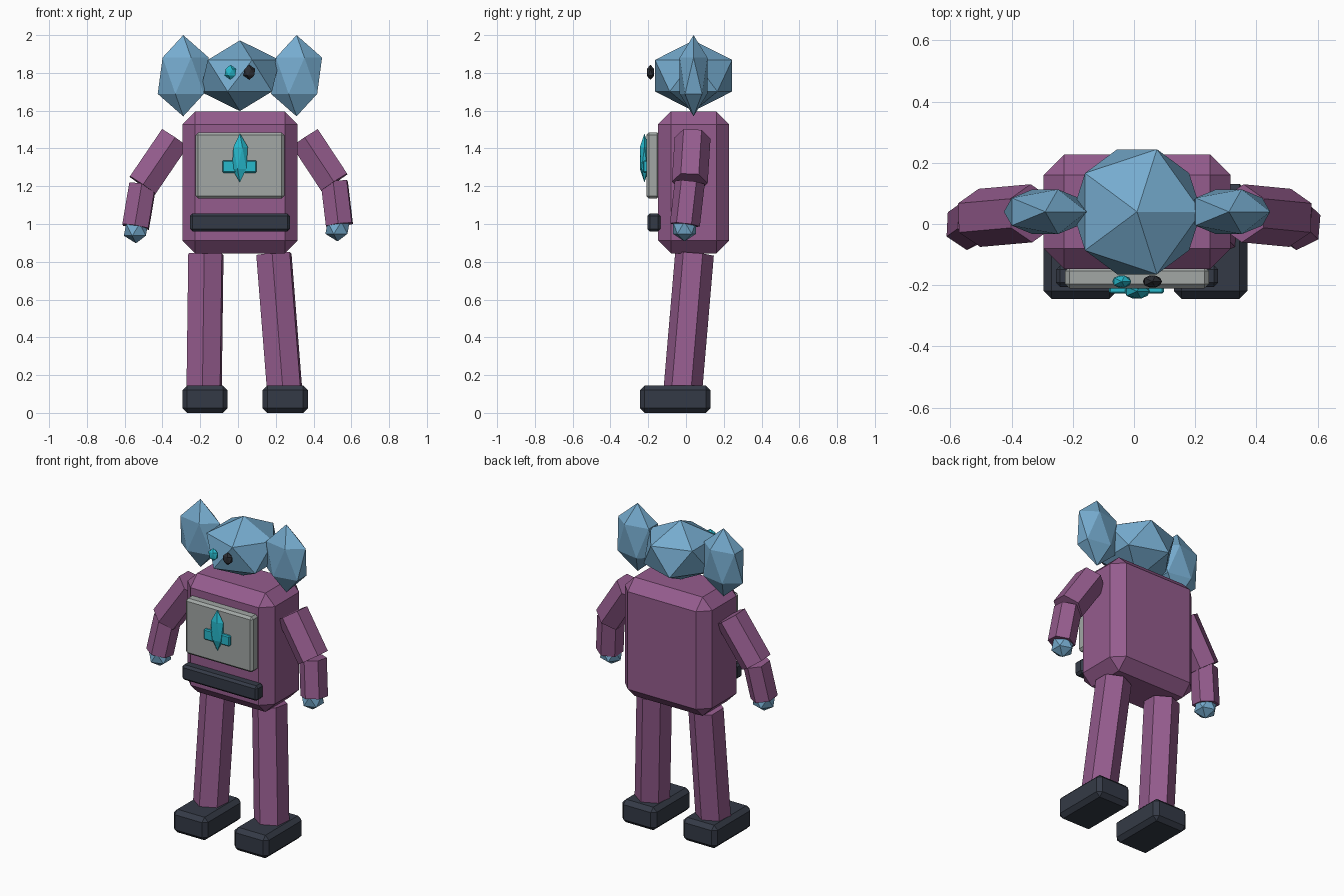
import bpy
import bmesh
from math import cos, sin, pi, radians
from mathutils import Vector, Matrix

cube = bpy.data.objects.get("Cube")
if cube:
    bpy.data.objects.remove(cube)


def material(name, rgb):
    mat = bpy.data.materials.new(name)
    mat.use_nodes = True
    color = (*rgb, 1)
    mat.diffuse_color = color
    mat.node_tree.nodes["Principled BSDF"].inputs["Base Color"].default_value = color
    return mat


PURPLE = material("purple", (0.30, 0.107, 0.27))
BLUE = material("sky_blue", (0.18, 0.41, 0.62))
GRAY = material("panel_gray", (0.36, 0.39, 0.375))
DARK = material("dark_slate", (0.034, 0.042, 0.061))
BLACK = material("near_black", (0.025, 0.027, 0.034))
CYAN = material("cyan", (0.02, 0.48, 0.60))


def finish(name, bm, mat):
    bmesh.ops.recalc_face_normals(bm, faces=bm.faces)
    mesh = bpy.data.meshes.new(name)
    bm.to_mesh(mesh)
    bm.free()
    mesh.materials.append(mat)
    obj = bpy.data.objects.new(name, mesh)
    bpy.context.collection.objects.link(obj)
    return obj


def box(name, center, size, bevel, mat):
    """Box with chamfered edges."""
    bm = bmesh.new()
    bmesh.ops.create_cube(bm, size=1)
    bmesh.ops.scale(bm, vec=size, verts=bm.verts)
    bmesh.ops.bevel(bm, geom=list(bm.edges), offset=bevel, segments=1,
                    affect='EDGES')
    bmesh.ops.translate(bm, vec=center, verts=bm.verts)
    return finish(name, bm, mat)


def gem(name, center, radii, mat):
    """Stretched twenty-sided ball."""
    bm = bmesh.new()
    bmesh.ops.create_icosphere(bm, subdivisions=1, radius=1)
    bmesh.ops.transform(bm, verts=bm.verts,
                        matrix=Matrix.Translation(center) @ Matrix.Diagonal((*radii, 1)))
    return finish(name, bm, mat)


def limb(name, start, end, radius, mat, twist=0):
    """Six-sided prism between two points, with an edge facing forward."""
    start, end = Vector(start), Vector(end)
    axis = (end - start).normalized()
    u = Vector((0, 1, 0))
    u = (u - axis * u.dot(axis)).normalized()
    v = axis.cross(u)
    bm = bmesh.new()
    rings = []
    for p in (start, end):
        rings.append([bm.verts.new(p + radius * (u * cos(a) + v * sin(a)))
                      for a in (i * pi / 3 + radians(twist) for i in range(6))])
    for ring in rings:
        bm.faces.new(ring)
    for i in range(6):
        j = (i + 1) % 6
        bm.faces.new((rings[0][i], rings[0][j], rings[1][j], rings[1][i]))
    return finish(name, bm, mat)


# Torso with chest panel and belt
box("torso", (0.01, 0.04, 1.22), (0.61, 0.375, 0.75), 0.067, PURPLE)
box("chest_panel", (0.01, -0.175, 1.31), (0.47, 0.07, 0.35), 0.014, GRAY)
box("belt", (0.01, -0.17, 1.008), (0.53, 0.07, 0.095), 0.014, DARK)

# Chest emblem
gem("emblem_spike", (0.01, -0.22, 1.35), (0.047, 0.028, 0.13), CYAN)
box("emblem_bar", (0.008, -0.215, 1.304), (0.18, 0.025, 0.066), 0.006, CYAN)

# Head and eyes
gem("head", (0.01, 0.04, 1.785), (0.235, 0.24, 0.187), BLUE)
gem("right_eye", (-0.04, -0.188, 1.803), (0.035, 0.023, 0.04), CYAN)
gem("left_eye", (0.06, -0.188, 1.803), (0.035, 0.023, 0.04), BLACK)

# Paired parts, slightly different in pose on each side
poses = {
    "right": dict(side=-1, elbow=(-0.505, 0.02, 1.205), wrist=(-0.542, -0.006, 0.985),
                  hand=(-0.54, -0.008, 0.97), ankle=(-0.18, -0.02, 0.08), foot=-0.175),
    "left": dict(side=1, elbow=(0.51, 0.02, 1.22), wrist=(0.537, -0.006, 0.995),
                 hand=(0.527, -0.008, 0.98), ankle=(0.25, -0.02, 0.08), foot=0.25),
}
for name, p in poses.items():
    s = p["side"]
    gem(name + "_ear", (0.01 + 0.3 * s, 0.04, 1.785), (0.151, 0.086, 0.215), BLUE)
    limb(name + "_upper_arm", (0.01 + 0.345 * s, 0.035, 1.455), p["elbow"], 0.095, PURPLE)
    limb(name + "_forearm", p["elbow"], p["wrist"], 0.08, PURPLE, 4)
    gem(name + "_hand", p["hand"], (0.072, 0.072, 0.072), BLUE)
    limb(name + "_leg", p["ankle"], (0.01 + 0.18 * s, 0.045, 0.84), 0.103, PURPLE, -5)
    box(name + "_foot", (p["foot"], -0.057, 0.0725), (0.24, 0.375, 0.145), 0.025, DARK)
